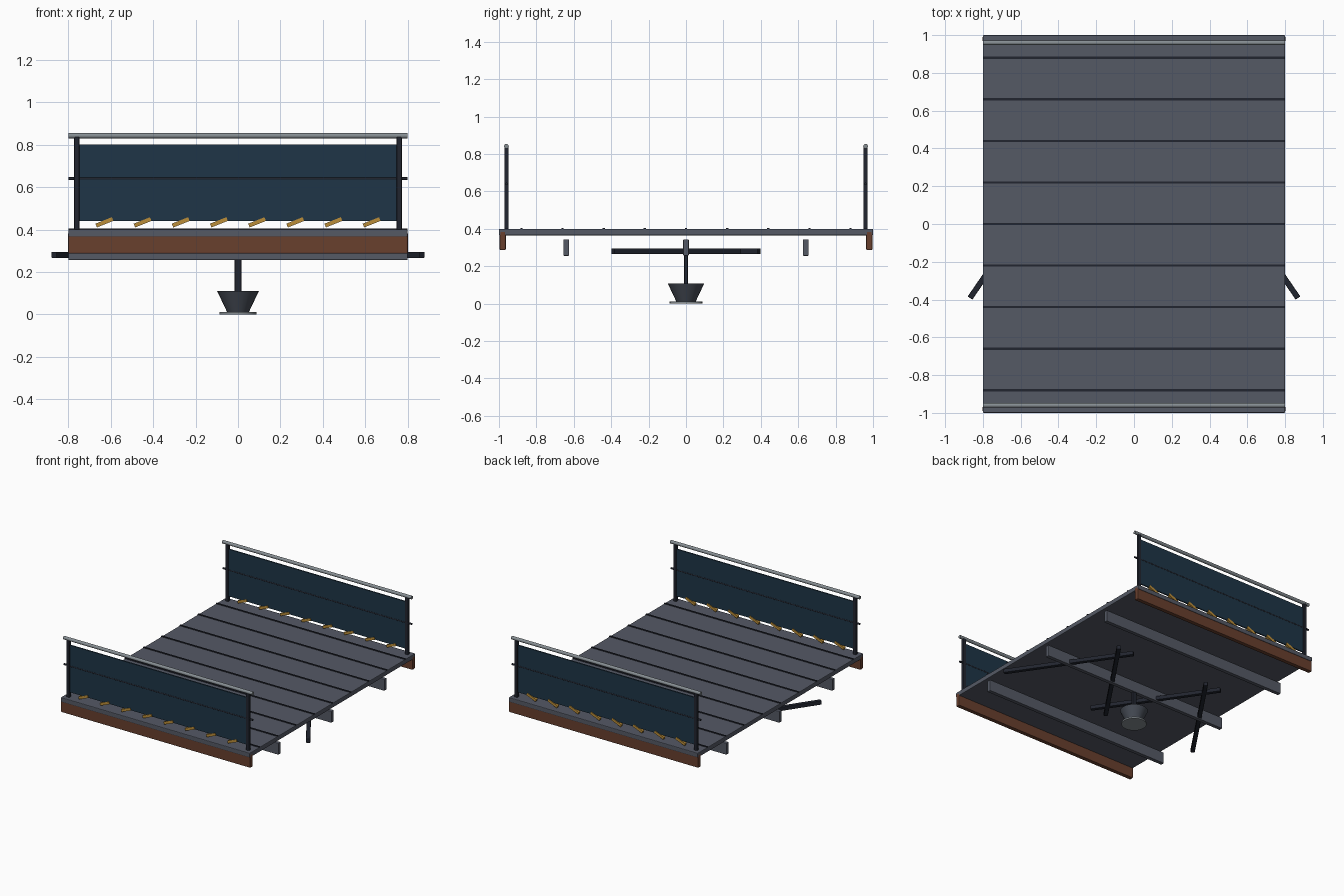
import bpy, math

if "Cube" in bpy.data.objects:
    bpy.data.objects.remove(bpy.data.objects["Cube"])

def mat(name, r, g, b):
    m = bpy.data.materials.new(name)
    m.diffuse_color = (r, g, b, 1)
    m.use_nodes = True
    m.node_tree.nodes["Principled BSDF"].inputs["Base Color"].default_value = m.diffuse_color
    return m

DECK = mat("deck_steel", .09, .1, .13)
DARK = mat("dark_steel", .015, .018, .028)
RUST = mat("rust", .14, .05, .027)
NAVY = mat("navy_panel", .013, .036, .063)
YELLOW = mat("hazard_yellow", .5, .27, .04)
RAIL = mat("bare_rail", .24, .27, .29)
CONE = mat("hub_steel", .06, .07, .09)

def box(name, loc, size, m, bevel=0.0, rot=(0, 0, 0)):
    bpy.ops.mesh.primitive_cube_add(size=1, location=loc, rotation=rot)
    o = bpy.context.object
    o.name = name
    o.scale = size
    bpy.ops.object.transform_apply(location=False, rotation=False, scale=True)
    o.data.materials.append(m)
    if bevel:
        b = o.modifiers.new("bevel", 'BEVEL')
        b.width = bevel
        b.segments = 2
    return o

def cone(name, loc, r1, r2, h, m, rot=(0, 0, 0), sides=24):
    bpy.ops.mesh.primitive_cone_add(vertices=sides, radius1=r1, radius2=r2,
                                    depth=h, location=loc, rotation=rot)
    o = bpy.context.object
    o.name = name
    o.data.materials.append(m)
    bpy.ops.object.shade_smooth_by_angle()
    return o

# Deck and raised plank seams
box("deck", (0, 0, .383), (1.6, 2, .035), DECK, .005)
for i in range(-4, 5):
    box("deck_seam", (0, i * .22, .4015), (1.6, .012, .007), DARK)

# Cross beams under the deck
for y in (-.64, 0, .64):
    box("cross_beam", (0, y, .30), (1.6, .03, .088), DECK, .004)

# Zigzag braces
for i, x in enumerate((-.6, -.2, .2, .6)):
    a = -.6 if i % 2 == 0 else .6
    box("diagonal_brace", (x, 0, .28), (.03, .95, .03), DARK, .004, (0, 0, a))

# Central support
box("support_post", (0, 0, .2), (.032, .02, .22), DARK, .003)
cone("support_hub", (0, 0, .0605), .052, .098, .097, CONE)
cone("support_foot", (0, 0, .006), .088, .088, .012, RAIL)

# Both side assemblies
for s in (-1, 1):
    y = s * .96
    box("edge_beam", (0, s * .98, .336), (1.602, .033, .1), RUST, .006)
    box("side_panel", (0, y, .62), (1.5, .01, .36), NAVY)
    for x in (-.76, .76):
        box("rail_post", (x, y, .618), (.025, .022, .44), DARK, .004)
    cone("top_rail", (0, y, .842), .0125, .0125, 1.6, RAIL, (0, math.pi / 2, 0), 16)
    cone("mid_rail", (0, y, .64), .007, .007, 1.6, DARK, (0, math.pi / 2, 0), 12)
    for i in range(8):
        box("hazard_stripe", (-.63 + .18 * i, y, .434), (.083, .02, .019), YELLOW,
            0, (0, -.38, 0))
